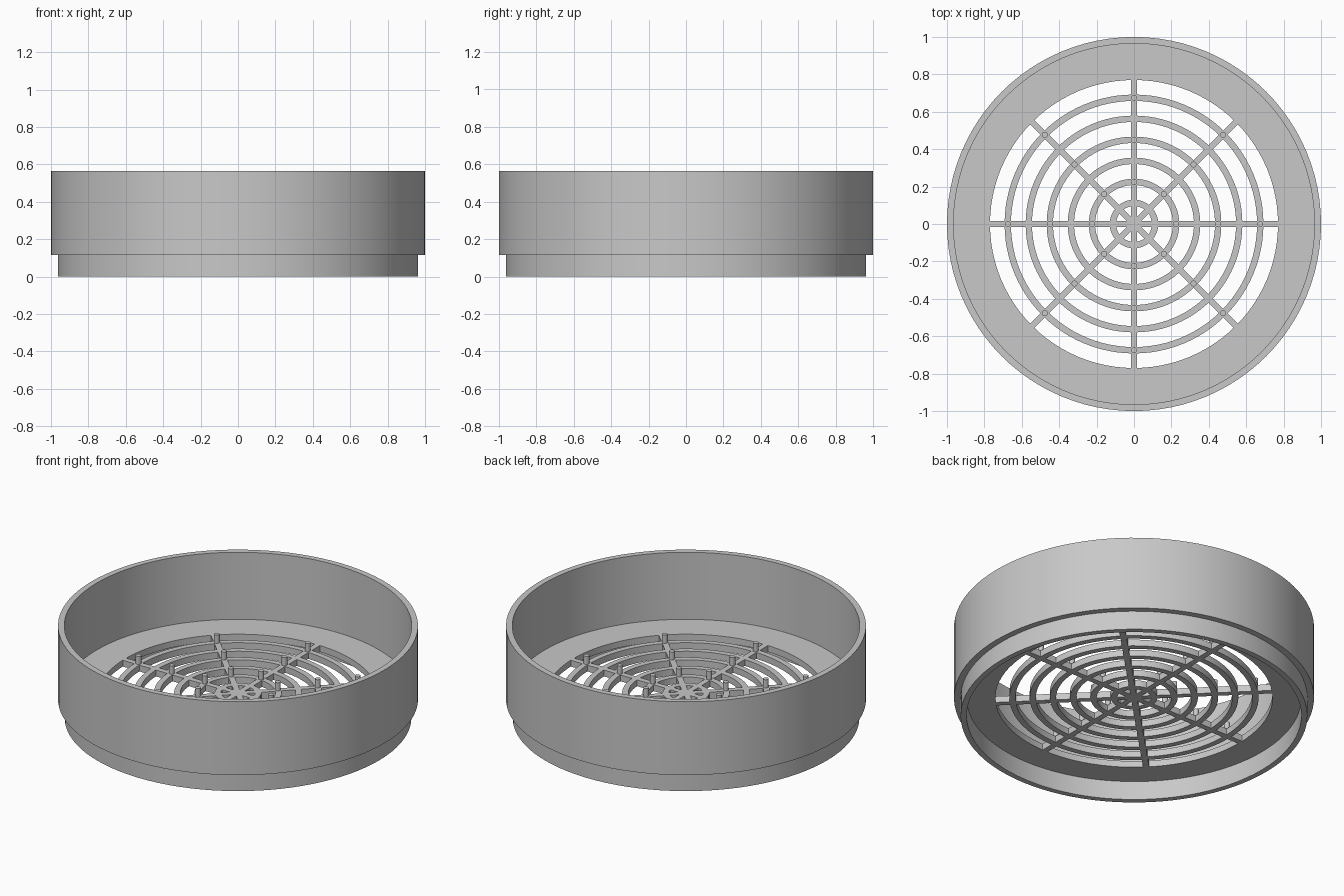
import bpy
import bmesh
from math import cos, sin, pi, radians
from mathutils import Matrix

cube = bpy.data.objects.get("Cube")
if cube:
    bpy.data.objects.remove(cube, do_unlink=True)

SEGMENTS = 96
FLOOR_BOTTOM, FLOOR_TOP = 0.115, 0.154
BAR_WIDTH = 0.034
PIN_HEIGHT = 0.05
RING_STEP = 0.1125

grey = bpy.data.materials.new("plain grey")
grey.use_nodes = True
grey.diffuse_color = (0.58, 0.58, 0.58, 1)
grey.node_tree.nodes["Principled BSDF"].inputs["Base Color"].default_value = grey.diffuse_color


def finish(name, bm, smooth=True):
    """Turn a bmesh into a named, shaded object."""
    bmesh.ops.recalc_face_normals(bm, faces=bm.faces)
    mesh = bpy.data.meshes.new(name)
    bm.to_mesh(mesh)
    bm.free()
    mesh.materials.append(grey)
    obj = bpy.data.objects.new(name, mesh)
    bpy.context.collection.objects.link(obj)
    if smooth:
        bpy.ops.object.select_all(action="DESELECT")
        obj.select_set(True)
        bpy.context.view_layer.objects.active = obj
        bpy.ops.object.shade_smooth_by_angle(angle=radians(30))
    return obj


def lathe(name, profile):
    """Revolve a closed (radius, height) profile around z."""
    bm = bmesh.new()
    loops = []
    for i in range(SEGMENTS):
        a = 2 * pi * i / SEGMENTS
        loops.append([bm.verts.new((r * cos(a), r * sin(a), z)) for r, z in profile])
    n = len(profile)
    for i, loop in enumerate(loops):
        following = loops[(i + 1) % SEGMENTS]
        for j in range(n):
            k = (j + 1) % n
            bm.faces.new((loop[j], following[j], following[k], loop[k]))
    return finish(name, bm)


# Stepped housing: lower skirt, floor flange and tall upper wall
lathe("housing", [
    (0.77, FLOOR_BOTTOM), (0.93, FLOOR_BOTTOM), (0.93, 0), (0.963, 0),
    (0.963, FLOOR_BOTTOM), (1, FLOOR_BOTTOM), (1, 0.565), (0.965, 0.565),
    (0.965, FLOOR_TOP), (0.77, FLOOR_TOP),
])

# Concentric grille rings
for i in range(6):
    mid = RING_STEP * (i + 1)
    inner, outer = mid - BAR_WIDTH / 2, mid + BAR_WIDTH / 2
    lathe(f"grille_ring_{i + 1}", [
        (inner, FLOOR_BOTTOM), (outer, FLOOR_BOTTOM),
        (outer, FLOOR_TOP), (inner, FLOOR_TOP),
    ])

# Four bars through the centre make eight spokes
thickness = FLOOR_TOP - FLOOR_BOTTOM
for i in range(4):
    bm = bmesh.new()
    place = (Matrix.Rotation(i * pi / 4, 4, "Z")
             @ Matrix.Translation((0, 0, FLOOR_BOTTOM + thickness / 2))
             @ Matrix.Diagonal((1.545, BAR_WIDTH, thickness, 1)))
    bmesh.ops.create_cube(bm, size=1, matrix=place)
    finish(f"grille_spoke_{i + 1}", bm, smooth=False)

# Upright pins where the spokes cross every second ring
bm = bmesh.new()
for ring in (2, 4, 6):
    for i in range(8):
        place = (Matrix.Rotation(i * pi / 4, 4, "Z")
                 @ Matrix.Translation((ring * RING_STEP, 0, FLOOR_TOP + PIN_HEIGHT / 2 - 0.005)))
        bmesh.ops.create_cone(bm, cap_ends=True, segments=20, radius1=0.016,
                              radius2=0.016, depth=PIN_HEIGHT + 0.01, matrix=place)
finish("locating_pins", bm)
